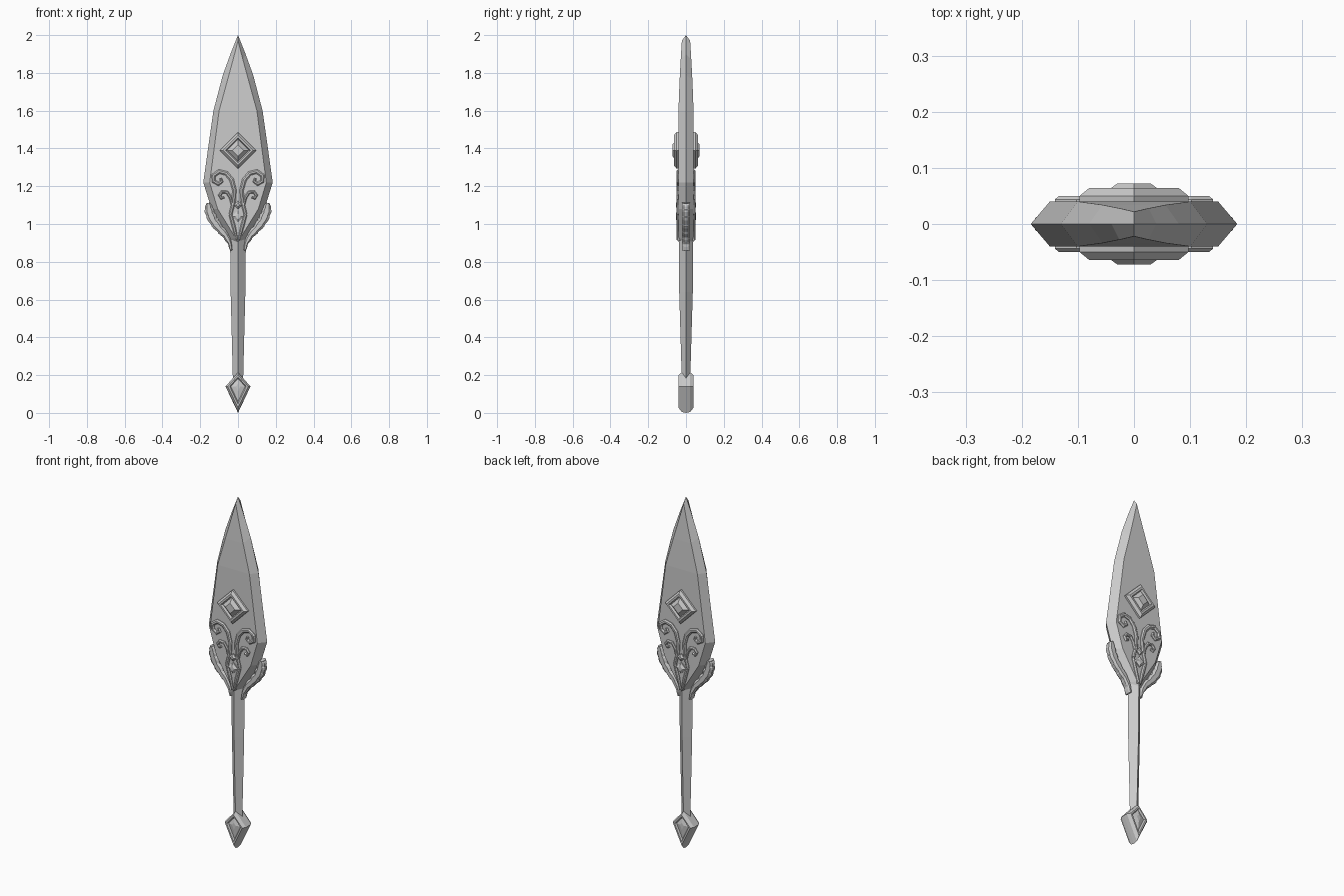
import bpy, bmesh
from mathutils import Vector

cube = bpy.data.objects.get("Cube")
if cube:
    bpy.data.objects.remove(cube)

steel = bpy.data.materials.new("plain_grey")
steel.use_nodes = True
GREY = (0.6, 0.6, 0.6, 1)
steel.diffuse_color = GREY
steel.node_tree.nodes["Principled BSDF"].inputs["Base Color"].default_value = GREY


def loft(name, sections, mirror=(False, False), caps=(True, True), closed=True):
    """Skin a list of equal-length point loops, then mirror in x and/or y."""
    bm = bmesh.new()
    loops = [[bm.verts.new(p) for p in s] for s in sections]
    n = len(loops[0])
    for a, b in zip(loops, loops[1:]):
        for i in range(n if closed else n - 1):
            j = (i + 1) % n
            bm.faces.new((a[i], a[j], b[j], b[i]))
    for use, loop in zip(caps, (loops[0], loops[-1])):
        if use:
            bm.faces.new(loop)
    bmesh.ops.remove_doubles(bm, verts=bm.verts, dist=0.0005)
    bmesh.ops.recalc_face_normals(bm, faces=bm.faces)
    mesh = bpy.data.meshes.new(name)
    bm.to_mesh(mesh)
    bm.free()
    mesh.materials.append(steel)
    obj = bpy.data.objects.new(name, mesh)
    bpy.context.collection.objects.link(obj)
    if any(mirror):
        mod = obj.modifiers.new("Mirror", 'MIRROR')
        mod.use_axis = (mirror[0], mirror[1], False)
        mod.use_mirror_merge = False
    return obj


def kite(name, z, rings):
    """Stepped kite: each ring is (half width, rise, drop, depth)."""
    loft(name, [[(w, -y, z), (0, -y, z + up), (-w, -y, z), (0, -y, z - down)]
                for w, up, down, y in rings], (False, True), (False, True))


def sweep(name, path, profile, mirror):
    """Sweep a profile of (sideways factor, y) along (x, z, half width) points."""
    sections = []
    for i, (x, z, w) in enumerate(path):
        a, b = path[max(i - 1, 0)], path[min(i + 1, len(path) - 1)]
        d = Vector((b[0] - a[0], b[1] - a[1])).normalized()
        sections.append([(x - d.y * w * s, y, z + d.x * w * s) for s, y in profile])
    loft(name, sections, mirror)


# Blade: sharp rim around a flat raised face (rim x, rim z, face x, face z, face y)
rows = [(0, 2.0, 0, 1.97, .022), (.04, 1.9, .026, 1.87, .028),
        (.08, 1.79, .056, 1.76, .034), (.13, 1.6, .1, 1.6, .04),
        (.184, 1.22, .15, 1.22, .04), (.14, 1.08, .108, 1.08, .04),
        (.042, .92, .012, .925, .04), (0, .87, 0, .905, .04)]
loft("blade", [[(-r, 0, rz), (-f, -y, fz), (f, -y, fz), (r, 0, rz), (f, y, fz), (-f, y, fz)]
               for r, rz, f, fz, y in rows], caps=(False, False))

# Handle: tapering diamond section
loft("handle", [[(w, 0, z), (0, d, z), (-w, 0, z), (0, -d, z)]
                for z, w, d in [(.17, .027, .022), (.64, .039, .036), (.95, .042, .038)]])

# Pommel and blade ornament: bevelled frame, recess and raised gem
kite("pommel", .14, [(.066, .075, .14, 0), (.066, .075, .135, .022), (.054, .06, .112, .04),
                     (.044, .05, .094, .04), (.038, .042, .08, .031), (.012, .014, .026, .038)])
kite("diamond_ornament", 1.39, [(.097, .097, .097, .03), (.097, .097, .097, .05),
                                (.08, .08, .08, .064), (.066, .066, .066, .064),
                                (.058, .058, .058, .052), (.03, .03, .03, .072)])

# Small studs between the scrolls
for name, z, r in (("upper_stud", 1.1, .022), ("lower_stud", 1.04, .032)):
    kite(name, z, [(r, r, r, .035), (r, r, r, .046), (r * .45, r * .45, r * .45, .054)])

# Raised scrollwork, repeated left, right, front and back
ribbon = [(-1, -.03), (-1, -.044), (-.4, -.05), (.4, -.05), (1, -.044), (1, -.03)]
both = (True, True)
sweep("large_scroll", [(.04, 1.05, .009), (.022, 1.12, .01), (.019, 1.18, .011),
                       (.034, 1.235, .012), (.062, 1.268, .012), (.1, 1.278, .012),
                       (.13, 1.256, .012), (.128, 1.226, .011), (.104, 1.212, .011),
                       (.086, 1.226, .01), (.092, 1.242, .006)], ribbon, both)
sweep("small_scroll", [(.03, 1.1, .007), (.04, 1.14, .008), (.058, 1.168, .009),
                       (.084, 1.17, .009), (.097, 1.152, .009), (.088, 1.136, .008),
                       (.074, 1.142, .006)], ribbon, both)
sweep("point_trim", [(.005, .915, .006), (.022, .985, .01), (.04, 1.05, .009)], ribbon, both)

# Side wings: curved horns with alternating ribs
guide = [(.036, .86, .006), (.044, .9, .012), (.068, .943, .019), (.103, .98, .023),
         (.133, 1.02, .026), (.15, 1.06, .027), (.155, 1.09, .022), (.158, 1.112, .01)]
wing = [guide[0]]
for a, b in zip(guide, guide[1:]):
    for t, swell in ((.25, 1), (.6, 1), (.7, .86), (.95, .86)):
        p = Vector(a).lerp(Vector(b), t)
        wing.append((p.x, p.y, p.z * swell))
wing.append(guide[-1])
horn = [(-1, -.01), (-.5, -.02), (.5, -.02), (1, -.01),
        (1, .01), (.5, .02), (-.5, .02), (-1, .01)]
sweep("side_wing", wing, horn, (True, False))
